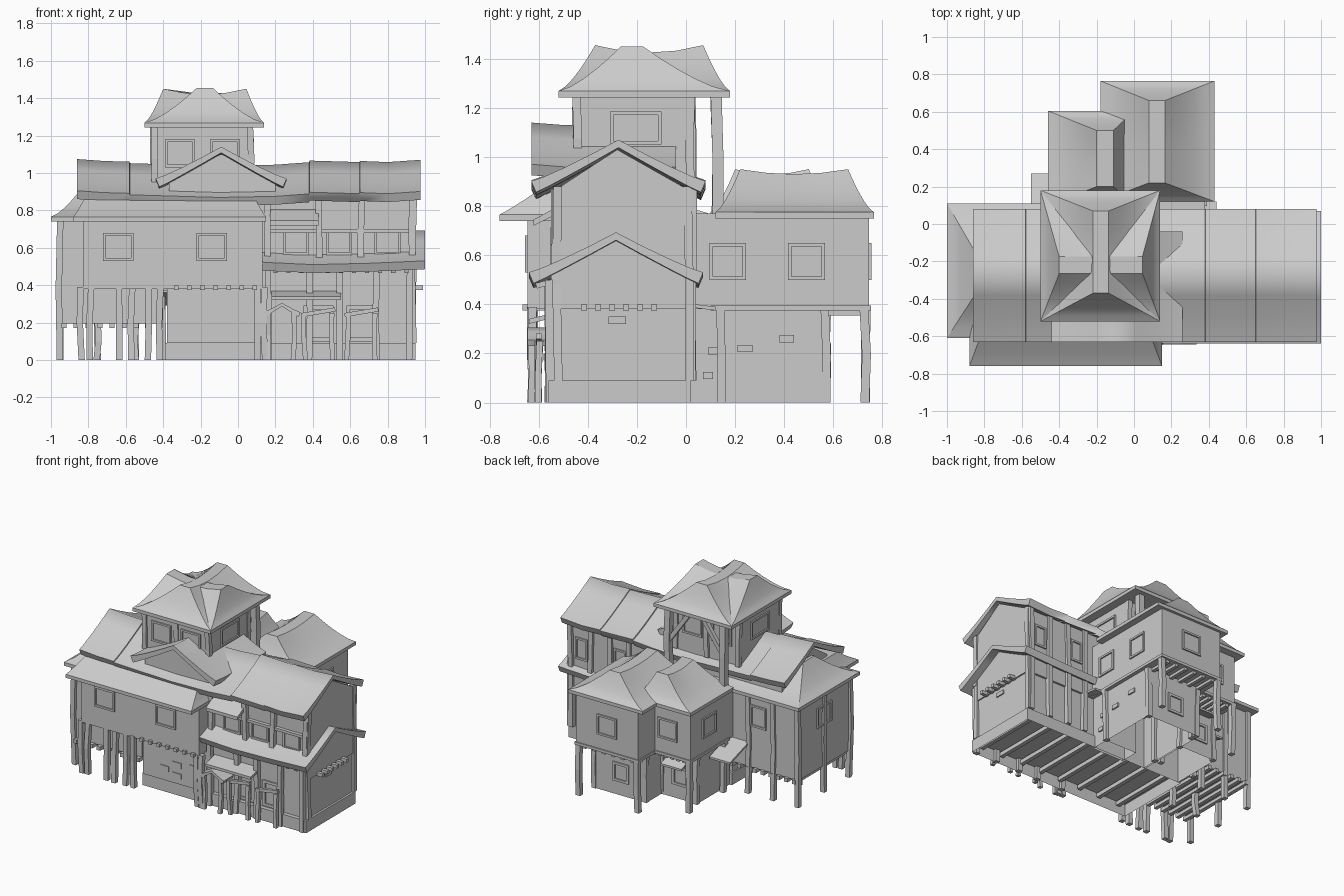
import bpy, bmesh, random
from mathutils import Vector

if "Cube" in bpy.data.objects:
    bpy.data.objects.remove(bpy.data.objects["Cube"])

random.seed(4)

def make(name, verts, faces, smooth=0):
    me = bpy.data.meshes.new(name)
    me.from_pydata(verts, [], faces)
    bm = bmesh.new()
    bm.from_mesh(me)
    bmesh.ops.recalc_face_normals(bm, faces=bm.faces)
    bm.to_mesh(me)
    bm.free()
    ob = bpy.data.objects.new(name, me)
    bpy.context.collection.objects.link(ob)
    if smooth:
        bpy.ops.object.select_all(action='DESELECT')
        ob.select_set(True)
        bpy.context.view_layer.objects.active = ob
        bpy.ops.object.shade_smooth_by_angle(angle=smooth)
    return ob

def loft(name, rings, smooth=0, open_start=False):
    n = len(rings[0])
    faces = [(i*n+j, i*n+(j+1) % n, (i+1)*n+(j+1) % n, (i+1)*n+j)
             for i in range(len(rings)-1) for j in range(n)]
    faces.append(tuple(range((len(rings)-1)*n, len(rings)*n)))
    if not open_start:
        faces.append(tuple(range(n)))
    return make(name, [p for r in rings for p in r], faces, smooth)

def box(name, x0, x1, y0, y1, z0, z1, hollow=False):
    return loft(name, [[(x0, y0, z), (x1, y0, z), (x1, y1, z), (x0, y1, z)] for z in (z0, z1)], 0, hollow)

def beam(name, a, b, w=0.03):
    # square beam between two points
    a, b = Vector(a), Vector(b)
    d = (b-a).normalized()
    u = d.cross(Vector((0, 1, 0)) if abs(d.y) < 0.9 else Vector((1, 0, 0))).normalized()*w/2
    v = d.cross(u).normalized()*w/2
    return loft(name, [[tuple(p+s*u+t*v) for s, t in ((-1, -1), (1, -1), (1, 1), (-1, 1))] for p in (a, b)])

def post(name, x, y, z0, z1, w=0.034):
    # slightly crooked timber post
    j = [(random.uniform(-.006, .006), random.uniform(-.006, .006)) for _ in range(3)]
    return loft(name, [[(x+a+s*w/2, y+b+t*w/2, z) for s, t in ((-1, -1), (1, -1), (1, 1), (-1, 1))]
                       for (a, b), z in zip(j, (z0, (z0+z1)/2, z1))])

def prism(name, pts, axis, a, b):
    # profile of (horizontal, z) points extruded along x or y
    return loft(name, [[(c, p, z) if axis == 'x' else (p, c, z) for p, z in pts] for c in (a, b)])

def hip(name, eave, z0, ridge, z1, sag=0.0, thick=0.025, power=1.4):
    # concave hip roof lofted from the eave rectangle to a small ridge rectangle
    S = [0, .25, .5, .75, 1]
    along_x = ridge[1]-ridge[0] > ridge[3]-ridge[2]
    rings = []
    for t, dz in ((0, -thick), (0, 0), (.2, 0), (.4, 0), (.6, 0), (.8, 0), (1, 0)):
        x0, x1, y0, y1 = [e+(r-e)*t for e, r in zip(eave, ridge)]
        z = z0+dz+(z1-z0)*t**power
        ring = []
        for side, ss in ((0, S), (1, S[::-1])):
            for s in ss:
                h = z-sag*t*4*s*(1-s)
                if along_x:
                    ring.append((x0+(x1-x0)*s, (y0, y1)[side], h))
                else:
                    ring.append(((x0, x1)[side], y0+(y1-y0)*s, h))
        rings.append(ring)
    return loft(name, rings, .5)

def gable(name, axis, stations, c, half, eave, peak, thick=0.032, flare=1.15):
    # curved two-slope roof with square-cut eaves; stations are (position along ridge, height offset)
    V = [-1, -.85, -.6, -.3, 0, .3, .6, .85, 1]
    rings = []
    for p, dz in stations:
        top = [(v, c+half*v, dz+eave+(peak-eave)*(1-abs(v))**flare) for v in V]
        prof = [(h, z) for v, h, z in top]
        prof += [(h-v*thick*.6, z-thick*(1+.4*abs(v)**3)) for v, h, z in reversed(top)]
        rings.append([(p, h, z) if axis == 'x' else (h, p, z) for h, z in prof])
    return loft(name, rings, 1.1)

def window(name, axis, plane, out, c, w, z0, z1, t=0.014):
    # four frame bars standing proud of a wall
    lo, hi = sorted((plane, plane+out*0.01))
    for k, (a, b, p, q) in enumerate(((c-w/2, c+w/2, z0, z0+t), (c-w/2, c+w/2, z1-t, z1),
                                      (c-w/2, c-w/2+t, z0, z1), (c+w/2-t, c+w/2, z0, z1))):
        n = f"{name}_bar_{k}"
        box(n, lo, hi, a, b, p, q) if axis == 'x' else box(n, a, b, lo, hi, p, q)

# main hall: hollow foundation, walls with gable ends, two tiers of gabled roof
box("foundation", -0.39, 0.95, -0.56, 0.02, 0, 0.09, True)
for i in range(8):
    x = -.32+i*.17
    beam(f"foundation_joist_{i}", (x, -.55, .065), (x, .01, .065), .03)
box("lower_hall_wall", 0.13, 0.935, -0.53, 0.005, 0.09, 0.5)
prism("hall_body", [(-.51, .38), (.02, .38), (.02, .86), (-.28, 1.03), (-.51, .88)], 'x', -0.8, 0.945)
gable("main_roof", 'x', [(-.86, .01), (-.72, 0), (-.58, -.004), (-.578, -.012), (-.1, -.026), (.2, -.02),
                         (.38, -.007), (.382, .002), (.65, -.006), (.652, 0), (.8, -.006), (.975, .006)],
      -0.275, 0.355, 0.895, 1.064)
gable("lower_roof", 'x', [(0, .008), (.14, 0), (.4, -.012), (.7, -.005), (1.0, .008)],
      -0.285, 0.355, 0.522, 0.685)
box("stone_wall", -0.38, 0.14, -0.57, 0.0, 0.09, 0.39)
for i, (x, z) in enumerate([(-.2, .18), (-.1, .15), (-.1, .23), (.04, .24)]):
    box(f"brick_{i}", x-.035, x+.035, -.577, -.56, z-.02, z+.02)
box("gable_brick", .93, .943, -.315, -.245, .32, .35)

# timber frame of the front and rear facades
for i, x in enumerate((.16, .43, .66, .93)):
    post(f"upper_post_{i}", x, -.53, .5, .87)
for i, x in enumerate((.16, .38, .54, .74, .92)):
    post(f"lower_post_{i}", x, -.555, 0, .5)
for i, x in enumerate((.45, .6, .76, .925)):
    post(f"rear_hall_post_{i}", x, .022, .09, .87)
for i, y in enumerate((-.525, .01)):
    post(f"gable_corner_post_{i}", .935, y, .09, .88)
box("upper_rail", .16, .94, -.535, -.5, .68, .7)
for i, x in enumerate((.31, .54, .8)):
    window(f"upper_window_{i}", 'y', -.51, -1, x, .14, .56, .7)
for i, x in enumerate((.525, .84)):
    window(f"rear_hall_window_{i}", 'y', .02, 1, x, .1, .6, .76)
for i in range(11):
    x = .2+i*.07
    beam(f"eave_rafter_{i}", (x, -.61, .475), (x, -.5, .505), .022)
for i in range(6):
    y = -.415+i*.057
    beam(f"gable_joist_{i}", (.92, y, .387), (.99, y, .387), .025)

# entrance porch, small awnings and shop windows
gable("porch_roof", 'y', [(-.645, 0), (-.5, 0)], .235, .1, .255, .305, .018)
for i, x in enumerate((.165, .3)):
    post(f"porch_post_{i}", x, -.625, 0, .26, .026)
prism("front_awning", [(-.64, .32), (-.5, .355), (-.5, .375), (-.64, .34)], 'x', .18, .55)
prism("balcony_awning", [(-.62, .72), (-.5, .78), (-.5, .81), (-.62, .745)], 'x', .17, .43)
for i, x in enumerate((.43, .66)):
    window(f"shop_window_{i}", 'y', -.53, -1, x, .16, .1, .29, .02)
    beam(f"shop_lintel_{i}", (x-.09, -.6, .24), (x+.09, -.6, .27), .022)
    for k in (-.075, .075):
        post(f"shop_post_{i}_{k}", x+k, -.6, .0, .25, .026)

# front overhanging gallery with skirt roof
box("gallery_wall", -.83, .13, -.645, -.4, .38, .77)
hip("gallery_roof", (-.88, .15, -.76, -.35), .765, (-.82, .09, -.6, -.42), .865, power=1.1)
for i, x in enumerate((-.64, -.14)):
    window(f"gallery_window_{i}", 'y', -.645, -1, x, .165, .53, .68)
for i, x in enumerate((-.84, -.79, -.64, -.57, -.48, -.42, .1, .14)):
    post(f"gallery_post_{i}", x, -.625, 0, .39)
for i in range(7):
    x = -.33+i*.07
    beam(f"gallery_joist_{i}", (x, -.665, .387), (x, -.5, .387), .025)

# raised left room on joists and stilts
box("left_room", -.955, -.4, -.55, .05, .195, .77)
hip("left_roof", (-1, -.3, -.61, .11), .765, (-.82, -.35, -.33, -.2), .94)
for i in range(9):
    x = -.93+i*.064
    beam(f"floor_joist_{i}", (x, -.58, .185), (x, .07, .185), .028)
for i, (x, y) in enumerate([(-.955, -.55), (-.955, -.25), (-.955, .05), (-.75, .05), (-.55, .05),
                            (-.75, -.25), (-.55, -.25)]):
    post(f"stilt_{i}", x, y, 0, .76 if x < -.9 or y > 0 else .2)
window("left_room_window", 'x', -.955, -1, -.25, .17, .5, .65)
window("left_room_back_window", 'y', .05, 1, -.63, .13, .5, .66)

# two rear pavilions with concave hipped roofs
def pavilion(name, x0, x1, y1, base_y, eave, ridge):
    box(name+"_upper", x0, x1, 0, y1, .38, .77)
    box(name+"_lower", x0+.05, x1-.02, 0.02, base_y, 0, .38, True)
    hip(name+"_roof", eave, .775, ridge, .95, .02)
    box(name+"_sill_beam", x0-.008, x1+.008, .1, y1+.008, .375, .395)
    for i, x in enumerate((x0+.015, x1-.015)):
        post(f"{name}_rear_post_{i}", x, y1-.015, 0, .39, .036)
        post(f"{name}_base_post_{i}", (x0+.06, x1-.03)[i], base_y-.01, 0, .38)
        post(f"{name}_inner_post_{i}", x, .14, 0, .38)
    for i in range(6):
        x = x0+.06+i*(x1-x0-.12)/5
        beam(f"{name}_joist_{i}", (x, base_y-.05, .368), (x, y1-.01, .368), .026)
    c = (x0+x1)/2
    window(name+"_rear_window", 'y', y1, 1, c, .16, .5, .65)
    window(name+"_left_window", 'x', x0, -1, y1*.6, .16, .5, .65)
    window(name+"_rear_door", 'y', base_y, 1, c, .13, .1, .24, .018)

pavilion("right_pavilion", -.13, .38, .745, .58, (-.18, .43, .12, .765), (.08, .165, .22, .66))
pavilion("left_pavilion", -.42, -.05, .55, .4, (-.46, 0, .1, .605), (-.2, -.11, .2, .5))
prism("left_pavilion_awning", [(.51, .27), (.4, .31), (.4, .325), (.51, .285)], 'x', -.32, -.15)
for i, y in enumerate((.17, .49)):
    window(f"pavilion_side_window_{i}", 'x', .38, 1, y, .15, .5, .65)
for i, (y, z) in enumerate([(.24, .22), (.41, .26), (.09, .11), (.11, .21)]):
    box(f"side_brick_{i}", .35, .37, y-.03+.01*(i > 1), y+.03-.01*(i > 1), z-.015, z+.015)
box("rear_link", .1, .36, 0, .14, 0, .38, True)
prism("rear_side_awning", [(.0, .39), (.12, .375), (.12, .39), (.0, .405)], 'x', .3, .44)
prism("left_rear_awning", [(.05, .36), (.27, .29), (.27, .305), (.05, .375)], 'x', -.55, -.38)

# front cross gable that runs back through the tower
gable("cross_gable_roof", 'y', [(-.63, .01), (-.5, 0), (-.3, 0), (-.04, 0)], -.09, .35, .96, 1.13)
prism("cross_gable_wall", [(-.37, .86), (.2, .86), (.2, .965), (-.09, 1.1), (-.37, .965)], 'y', -.56, -.07)

# tower with crossed hip roofs and rear supports
box("tower_wall", -.46, .075, -.45, .02, .84, 1.26)
tower_eave = (-.5, .14, -.52, .18)
hip("tower_roof_lengthwise", tower_eave, 1.268, (-.22, -.135, -.37, .07), 1.455, .03)
hip("tower_roof_crosswise", tower_eave, 1.268, (-.4, .045, -.265, -.175), 1.45, .03)
for i, x in enumerate((-.45, -.19, .065)):
    for k, y in enumerate((-.445, .02)):
        post(f"tower_post_{i}_{k}", x, y, .9, 1.25)
for i, x in enumerate((-.4, .05)):
    post(f"tower_rear_post_{i}", x, .125, .74, 1.25, .045)
    beam(f"tower_strut_{i}", (x, .125, 1.0), (x+(.17, -.17)[i], .125, 1.24))
for side, plane in ((-1, -.46), (1, .075)):
    window(f"tower_side_window_{side}", 'x', plane, side, -.205, .21, 1.05, 1.185)
for i, x in enumerate((-.31, -.07)):
    window(f"tower_front_window_{i}", 'y', -.45, -1, x, .16, 1.03, 1.18)
    window(f"tower_rear_window_{i}", 'y', .02, 1, x, .16, 1.03, 1.18)
